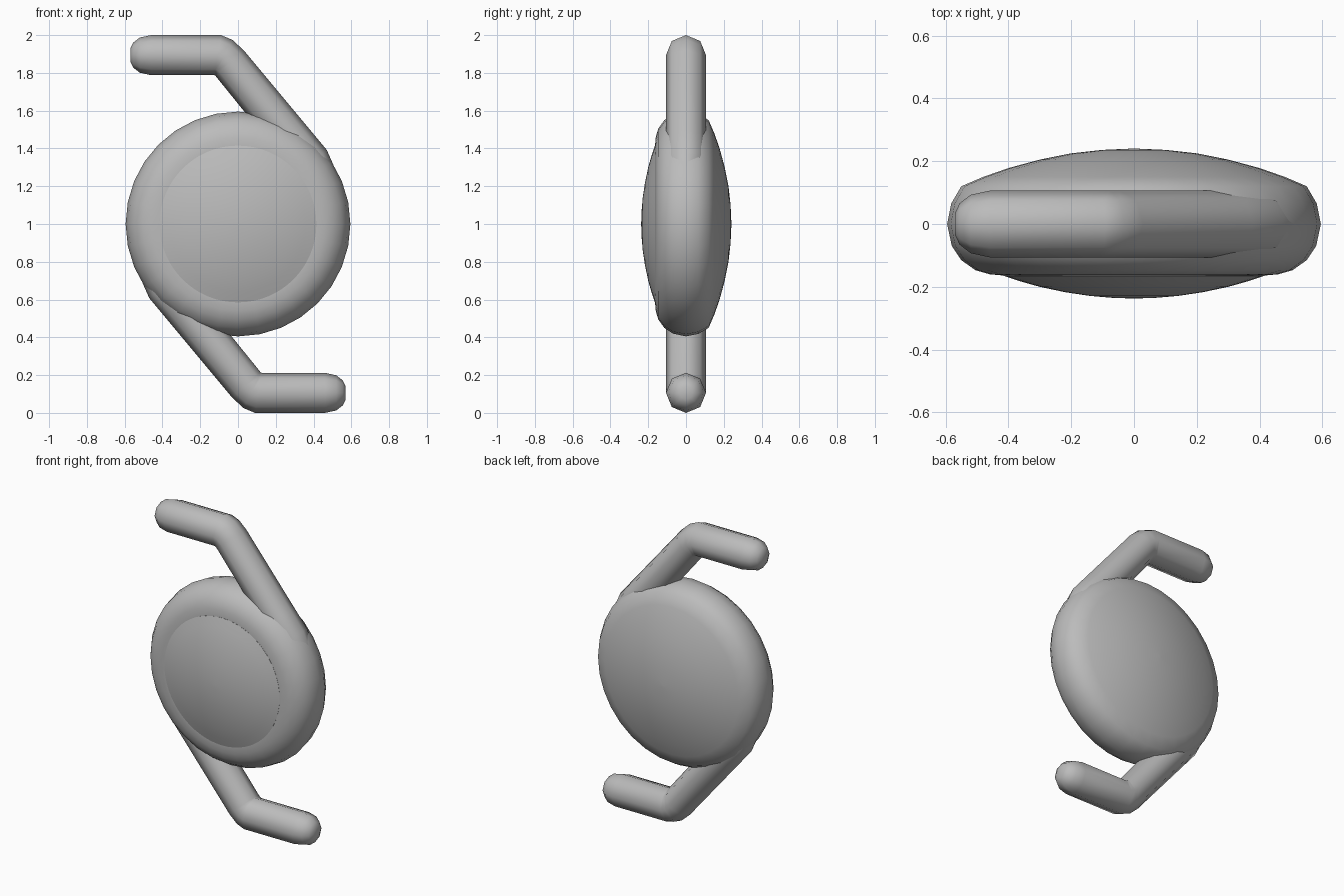
import bpy, bmesh, math
from mathutils import Vector, Matrix

if "Cube" in bpy.data.objects:
    bpy.data.objects.remove(bpy.data.objects["Cube"])

grey = bpy.data.materials.new("mid grey")
grey.diffuse_color = (0.5, 0.5, 0.5, 1)
grey.use_nodes = True
grey.node_tree.nodes["Principled BSDF"].inputs["Base Color"].default_value = grey.diffuse_color


def finish(name, bm, angle):
    """Turn a bmesh into a smooth-shaded grey object."""
    bmesh.ops.recalc_face_normals(bm, faces=bm.faces)
    mesh = bpy.data.meshes.new(name)
    bm.to_mesh(mesh)
    bm.free()
    mesh.materials.append(grey)
    ob = bpy.data.objects.new(name, mesh)
    bpy.context.collection.objects.link(ob)
    bpy.ops.object.select_all(action='DESELECT')
    ob.select_set(True)
    bpy.context.view_layer.objects.active = ob
    bpy.ops.object.shade_smooth_by_angle(angle=math.radians(angle))
    return ob


def bridge(bm, rings):
    """Skin consecutive closed rings and cap both ends."""
    loops = [[bm.verts.new(p) for p in ring] for ring in rings]
    n = len(loops[0])
    for a, b in zip(loops, loops[1:]):
        for i in range(n):
            j = (i + 1) % n
            bm.faces.new((a[i], a[j], b[j], b[i]))
    bm.faces.new(loops[0])
    bm.faces.new(loops[-1])


def lathe(name, profile, segments):
    """Revolve (radius, y) points about the y axis through z = 1."""
    rings = []
    for r, y in profile:
        rings.append([Vector((r * math.cos(t), y, 1 + r * math.sin(t)))
                      for t in (2 * math.pi * i / segments for i in range(segments))])
    bm = bmesh.new()
    bridge(bm, rings)
    return finish(name, bm, 60)


# Round body: rolled rim and shallow domed back
lathe("body", [(0.38, -0.163), (0.415, -0.164), (0.46, -0.16), (0.505, -0.147),
               (0.55, -0.115), (0.58, -0.07), (0.595, 0.0), (0.582, 0.065),
               (0.55, 0.12), (0.48, 0.15), (0.40, 0.178), (0.30, 0.205),
               (0.20, 0.225), (0.10, 0.236), (0.01, 0.24)], 32)

# Domed disc set in the front
lathe("front_disc", [(0.413, -0.155), (0.415, -0.165), (0.36, -0.183), (0.30, -0.2),
                     (0.22, -0.217), (0.14, -0.229), (0.07, -0.235), (0.01, -0.237)], 64)

# Arm sections: outer edge (x, z), inner edge (x, z), half depth in y
R = 0.106
sections = [((x, 1.894 + r), (x, 1.894 - r), r)
            for x, r in ((-0.57, 0.035), (-0.555, 0.066), (-0.52, 0.093), (-0.46, R))]
sections += [((-0.09, 2.0), (-0.125, 1.788), R),
             ((-0.03, 1.975), (-0.123, 1.787), R),
             ((0.03, 1.92), (-0.12, 1.785), R),
             ((0.38, 1.5), (0.219, 1.366), R),
             ((0.47, 1.392), (0.309, 1.26), R),
             ((0.515, 1.29), (0.36, 1.2), 0.09)]


def arm(name, turn):
    """Eight-sided bent tube, optionally half-turned about the body axis."""
    rings = []
    for o, i, depth in sections:
        outer, inner = Vector((o[0], 0, o[1])), Vector((i[0], 0, i[1]))
        mid, half = (outer + inner) / 2, (outer - inner) / 2
        rings.append([mid + half * math.cos(k * math.pi / 4)
                      + Vector((0, depth * math.sin(k * math.pi / 4), 0)) for k in range(8)])
    bm = bmesh.new()
    bridge(bm, rings)
    centre = Vector((0, 0, 1))
    bmesh.ops.rotate(bm, cent=centre, matrix=Matrix.Rotation(turn, 3, 'Y'), verts=bm.verts)
    finish(name, bm, 75)


arm("upper_arm", 0)
arm("lower_arm", math.pi)
